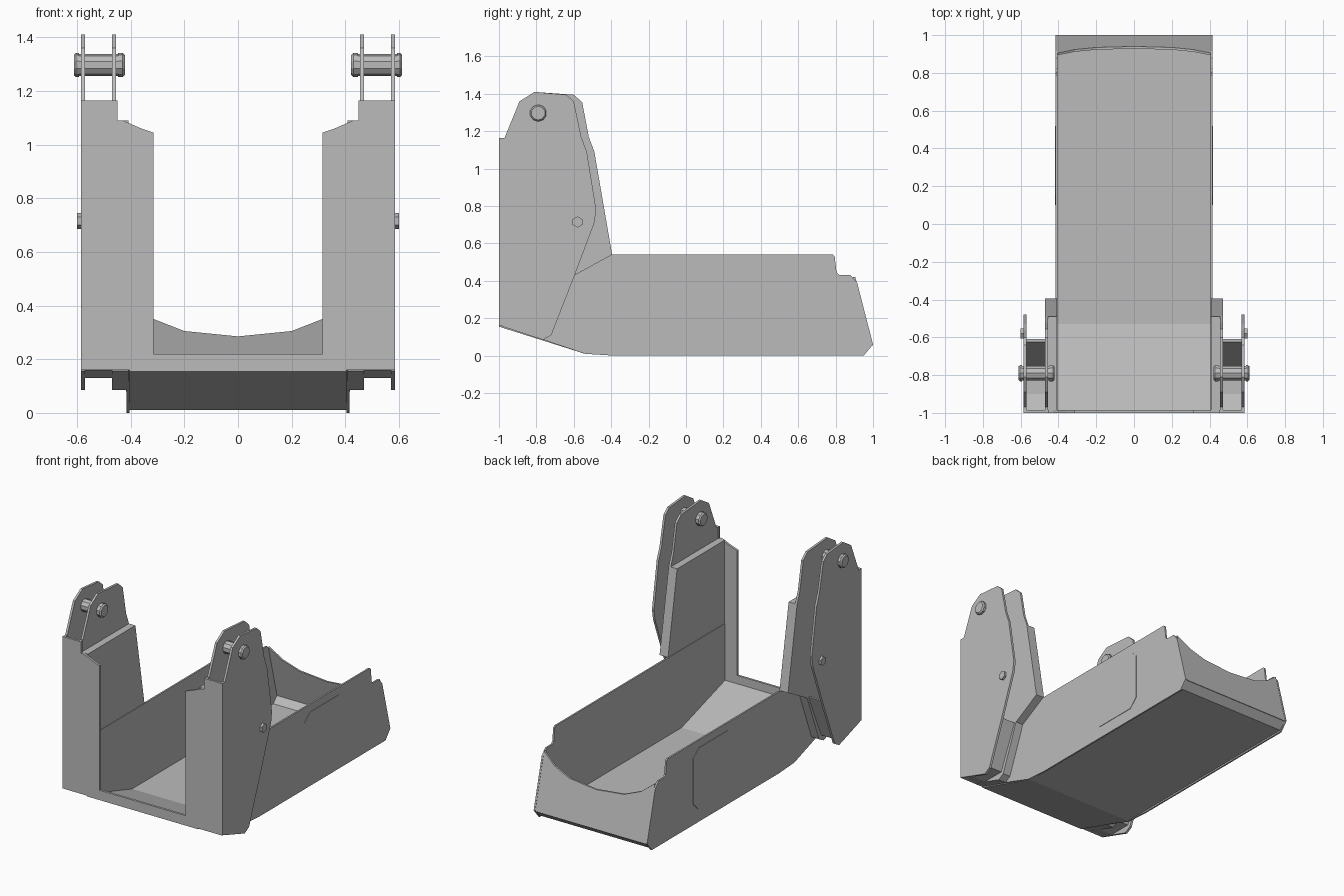
import bpy
import bmesh
import math

cube = bpy.data.objects.get("Cube")
if cube:
    bpy.data.objects.remove(cube, do_unlink=True)

# Single painted steel colour
steel = bpy.data.materials.new("steel_grey")
steel.use_nodes = True
GREY = (0.5, 0.5, 0.5, 1)
steel.diffuse_color = GREY
for node in steel.node_tree.nodes:
    if node.type == 'BSDF_PRINCIPLED':
        node.inputs["Base Color"].default_value = GREY


def finish(name, bm, mirror):
    bmesh.ops.recalc_face_normals(bm, faces=bm.faces)
    mesh = bpy.data.meshes.new(name)
    bm.to_mesh(mesh)
    bm.free()
    mesh.materials.append(steel)
    ob = bpy.data.objects.new(name, mesh)
    bpy.context.collection.objects.link(ob)
    if mirror:
        ob.modifiers.new("mirror", 'MIRROR').use_mirror_merge = False
    return ob


def prism(name, outline, offset, mirror=True):
    """Fill a 3D outline and extrude it by an offset vector."""
    bm = bmesh.new()
    face = bm.faces.new([bm.verts.new(p) for p in outline])
    ext = bmesh.ops.extrude_face_region(bm, geom=[face])
    moved = [g for g in ext["geom"] if isinstance(g, bmesh.types.BMVert)]
    bmesh.ops.translate(bm, verts=moved, vec=offset)
    return finish(name, bm, mirror)


def side_plate(name, yz, x0, x1, mirror=True):
    return prism(name, [(x0, y, z) for y, z in yz], (x1 - x0, 0, 0), mirror)


def lathe_x(name, profile, y, z, sides):
    """Turn (x, radius) stations around an axis along x."""
    bm = bmesh.new()
    rings = []
    for x, r in profile:
        angles = [math.tau * (i + 0.5) / sides for i in range(sides)]
        rings.append([bm.verts.new((x, y + r * math.cos(a), z + r * math.sin(a)))
                      for a in angles])
    for a, b in zip(rings, rings[1:]):
        for i in range(sides):
            j = (i + 1) % sides
            bm.faces.new((a[i], a[j], b[j], b[i]))
    bm.faces.new(rings[0])
    bm.faces.new(rings[-1])
    return finish(name, bm, True)


FRONT = -1.0
BACK_OF_FRONT = -0.985

# Tub side walls
side_plate("tub_side_wall", [
    (BACK_OF_FRONT, 0.16), (-0.54, 0.01), (-0.38, 0), (0.95, 0), (1, 0.06),
    (0.915, 0.39), (0.88, 0.43), (0.82, 0.43), (0.805, 0.445), (0.795, 0.53),
    (0.785, 0.54), (BACK_OF_FRONT, 0.54)], 0.404, 0.415)

# Bent floor sheet, rising toward the front and turned up at the tail
side_plate("tub_floor", [
    (FRONT, 0.155), (-0.54, 0.01), (0.95, 0.01), (0.995, 0.055),
    (0.983, 0.065), (0.945, 0.025), (-0.53, 0.025), (FRONT, 0.17)],
    -0.405, 0.405, mirror=False)

# Leaning tail plate with a dished top edge
half_top = [(0.405, 0.42), (0.315, 0.35), (0.2, 0.305)]
tail = [(-0.405, 0.055), (0.405, 0.055)] + half_top + [(0, 0.285)]
tail += [(-x, z) for x, z in reversed(half_top)]
prism("tail_plate", [(x, 0.998 - 0.2576 * (z - 0.06), z) for x, z in tail],
      (0, -0.012, 0), mirror=False)

# Front posts and the low sill between them
post = [(0.315, 0.16), (0.585, 0.16), (0.585, 1.165), (0.45, 1.165),
        (0.45, 1.09), (0.43, 1.09), (0.36, 1.06), (0.315, 1.045)]
prism("front_post_plate", [(x, FRONT, z) for x, z in post], (0, 0.015, 0))
prism("front_sill", [(x, FRONT, z) for x, z in
                     [(-0.315, 0.155), (0.315, 0.155), (0.315, 0.22), (-0.315, 0.22)]],
      (0, 0.015, 0), mirror=False)

# Shared outlines of the lifting ears
ear_top = [(BACK_OF_FRONT, 1.165), (-0.97, 1.165), (-0.89, 1.36), (-0.81, 1.41)]
ear_foot = [(-0.595, 0.43), (-0.72, 0.11), (-0.765, 0.085), (BACK_OF_FRONT, 0.157)]
side_plate("outer_ear_plate", ear_top + [
    (-0.64, 1.395), (-0.6, 1.36), (-0.56, 1.17), (-0.53, 1.09),
    (-0.48, 0.78), (-0.49, 0.71)] + ear_foot, 0.57, 0.585)
side_plate("inner_ear_plate", ear_top + [
    (-0.6, 1.395), (-0.555, 1.355), (-0.52, 1.17), (-0.49, 1.09),
    (-0.395, 0.54)] + ear_foot, 0.455, 0.47)

# Thick panel joining each inner ear to the tub wall
side_plate("upper_side_panel", [
    (BACK_OF_FRONT, 1.09), (-0.49, 1.09), (-0.395, 0.54)] + ear_foot, 0.408, 0.455)

# Bent closing sheet at the foot between the two ears
side_plate("ear_closing_sheet", [
    (BACK_OF_FRONT, 0.16), (-0.9, 0.13), (-0.74, 0.13), (-0.61, 0.43),
    (-0.625, 0.43), (-0.75, 0.145), (-0.9, 0.145), (BACK_OF_FRONT, 0.175)],
    0.47, 0.57)

# Pivot pins with chamfered heads, and small bolts
lathe_x("pivot_pin", [
    (0.422, 0.037), (0.43, 0.045), (0.448, 0.045), (0.448, 0.041),
    (0.592, 0.041), (0.592, 0.045), (0.604, 0.045), (0.612, 0.037)],
    -0.79, 1.297, 10)
lathe_x("ear_bolt", [(0.58, 0.03), (0.6, 0.03)], -0.58, 0.715, 6)

# Thin chamfered plate on each tub wall
side_plate("wall_patch", [
    (0.1, 0.14), (0.16, 0.08), (0.46, 0.08), (0.52, 0.14),
    (0.52, 0.44), (0.46, 0.49), (0.16, 0.49), (0.1, 0.44)], 0.414, 0.418)
